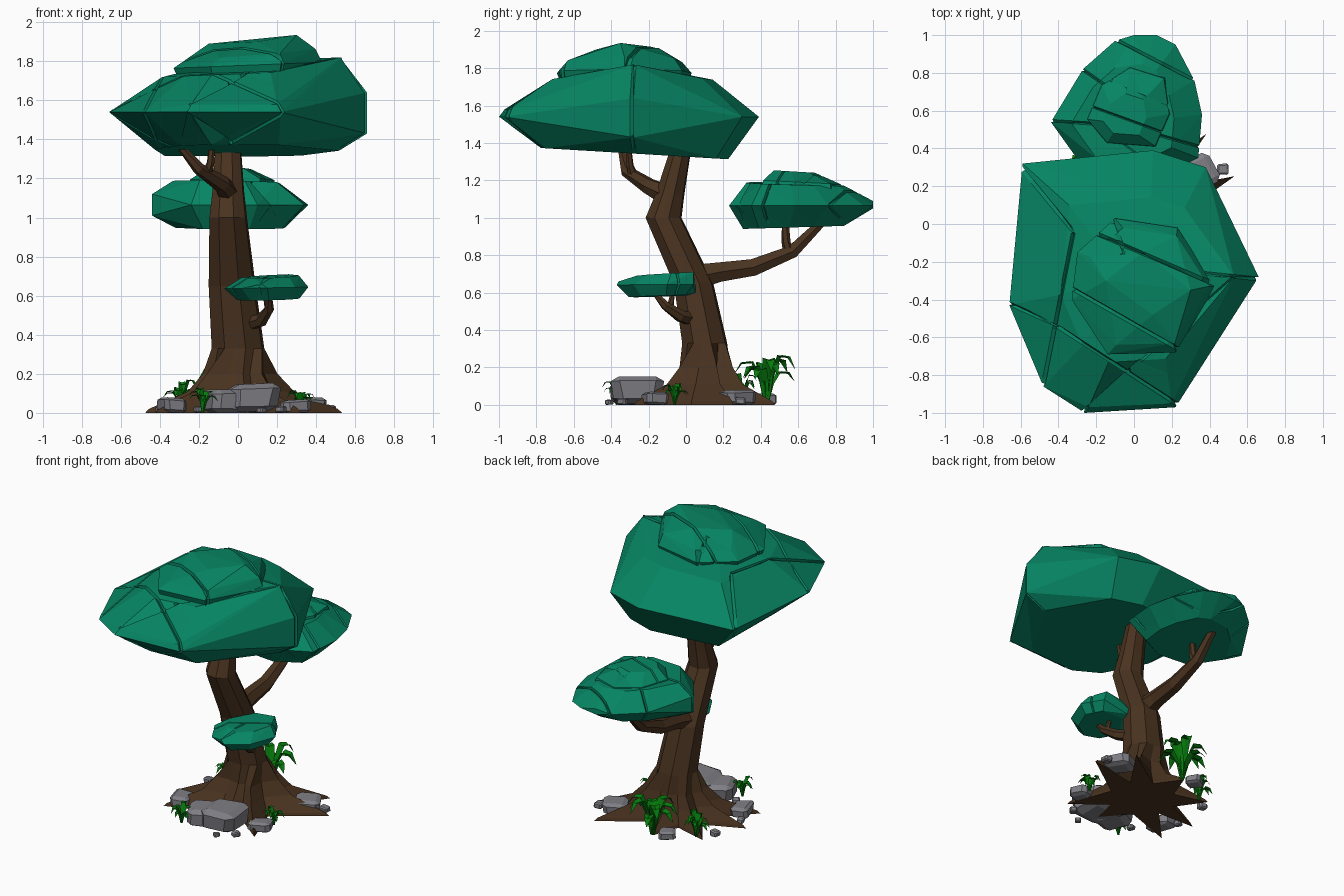
import bpy, bmesh, random
from math import sin, cos, pi, radians
from mathutils import Vector, Matrix

random.seed(4)
if "Cube" in bpy.data.objects:
    bpy.data.objects.remove(bpy.data.objects["Cube"])


def material(name, rgb):
    m = bpy.data.materials.new(name)
    m.use_nodes = True
    m.diffuse_color = (*rgb, 1)
    bsdf = m.node_tree.nodes["Principled BSDF"]
    bsdf.inputs["Base Color"].default_value = (*rgb, 1)
    bsdf.inputs["Roughness"].default_value = 0.9
    return m


LEAF = material("canopy green", (0.002, 0.235, 0.125))
BARK = material("bark brown", (0.068, 0.033, 0.014))
STONE = material("stone grey", (0.21, 0.21, 0.235))
GRASS = material("plant green", (0.002, 0.2, 0.004))


def finish(name, bm, mat, closed=True):
    if closed:
        bmesh.ops.recalc_face_normals(bm, faces=bm.faces)
    me = bpy.data.meshes.new(name)
    bm.to_mesh(me)
    bm.free()
    me.materials.append(mat)
    ob = bpy.data.objects.new(name, me)
    bpy.context.collection.objects.link(ob)


def skin(bm, rings):
    """Join rings of points into a closed tube."""
    vs = [[bm.verts.new(p) for p in ring] for ring in rings]
    n = len(vs[0])
    for a, b in zip(vs, vs[1:]):
        for i in range(n):
            j = (i + 1) % n
            bm.faces.new((a[i], a[j], b[j], b[i]))
    bm.faces.new(vs[0][::-1])
    bm.faces.new(vs[-1])


# Foliage: faceted hulls with grooves cut into the upper side
def groove(bm, a, b, zmin, w, depth):
    a, b = Vector((*a, 0)), Vector((*b, 0))
    d = (b - a).normalized()
    n = Vector((-d.y, d.x, 0))
    for co, no in ((a, d), (b, d), (a - n * w, n), (a + n * w, n), (a, n)):
        bmesh.ops.bisect_plane(bm, geom=bm.verts[:] + bm.edges[:] + bm.faces[:],
                               plane_co=co, plane_no=no, dist=1e-5)
    bm.normal_update()
    length = (b - a).length
    for v in bm.verts:
        r = v.co - a
        if abs(r.dot(n)) < 1e-4 and 1e-3 < r.dot(d) < length - 1e-3 and v.co.z > zmin:
            v.co -= v.normal * depth


def foliage(name, outline, levels, extras=(), grooves=(), zmin=0, w=0.01, depth=0.02):
    """levels: height, outline scale, shift x, shift y, slope x, slope y"""
    bm = bmesh.new()
    cx = (min(p[0] for p in outline) + max(p[0] for p in outline)) / 2
    cy = (min(p[1] for p in outline) + max(p[1] for p in outline)) / 2
    for z, s, dx, dy, sx, sy in levels:
        for x, y in outline:
            u, v = (x - cx) * s + dx, (y - cy) * s + dy
            bm.verts.new((cx + u, cy + v, z + sx * u + sy * v))
    for p in extras:
        bm.verts.new(p)
    hull = bmesh.ops.convex_hull(bm, input=bm.verts[:])
    bmesh.ops.delete(bm, geom=list({g for g in hull["geom_interior"] + hull["geom_unused"]
                                    if isinstance(g, bmesh.types.BMVert)}), context='VERTS')
    bmesh.ops.dissolve_limit(bm, angle_limit=radians(4), verts=bm.verts[:], edges=bm.edges[:])
    bmesh.ops.recalc_face_normals(bm, faces=bm.faces)
    bmesh.ops.triangulate(bm, faces=bm.faces[:])
    for a, b in grooves:
        groove(bm, a, b, zmin, w, depth)
    bmesh.ops.dissolve_limit(bm, angle_limit=radians(1), verts=bm.verts[:], edges=bm.edges[:])
    finish(name, bm, LEAF)


foliage("main_canopy",
        [(-.59, .32), (-.66, -.43), (-.48, -.86), (-.26, -1), (.22, -.97),
         (.65, -.28), (.38, .3), (.1, .39)],
        [(1.345, .72, .05, .03, 0, -.06), (1.54, 1, 0, 0, 0, 0), (1.735, .63, .03, .01, .04, 0)],
        extras=[(.66, -.28, 1.64), (.66, -.28, 1.43), (.53, -.28, 1.82), (-.05, -.28, 1.8),
                (-.24, -.97, 1.58), (.2, -.95, 1.58)],
        grooves=[((-.7, .42), (-.32, -.04)), ((-.32, -.04), (-.5, -.95)),
                 ((-.8, -.36), (-.44, -.52)), ((-.44, -.52), (.3, -1)),
                 ((.75, -.3), (.36, -.26)), ((.52, -.29), (-.3, -1.02))], zmin=1.38)
foliage("upper_canopy",
        [(-.33, -.4), (-.3, -.15), (-.1, .03), (.23, -.02), (.43, -.33), (.22, -.68), (-.14, -.69)],
        [(1.68, .9, 0, 0, 0, 0), (1.78, 1, 0, 0, .04, 0), (1.835, .86, .02, 0, .08, .02)],
        extras=[(.3, -.35, 1.935), (.05, -.15, 1.91), (-.15, -.3, 1.89), (.1, -.48, 1.9)],
        grooves=[((-.2, -.05), (.5, -.35)), ((-.4, -.3), (.3, -.7)), ((-.15, .1), (-.05, -.15))],
        zmin=1.74)
foliage("back_canopy",
        [(-.44, .54), (-.27, .82), (-.1, .97), (.12, 1), (.22, .95), (.32, .76),
         (.36, .58), (.34, .35), (.1, .23), (-.24, .26)],
        [(.95, .7, 0, -.04, 0, .03), (1.065, 1, 0, 0, 0, 0), (1.18, .68, -.02, -.03, -.02, -.03)],
        extras=[(-.44, .54, 1.12), (-.44, .54, 1.01), (0, 1, 1.05), (0, 1, 1.09)],
        grooves=[((-.36, .88), (-.16, .74)), ((-.2, 1.03), (.4, .72)), ((-.5, .55), (-.2, .53)),
                 ((.45, .38), (.1, .48)), ((-.2, .53), (.2, .25))], zmin=1, w=.008, depth=.015)
foliage("back_upper_canopy",
        [(-.26, .55), (-.18, .74), (-.02, .84), (.17, .78), (.2, .58), (.12, .4), (-.15, .42)],
        [(1.13, 1, 0, 0, 0, 0), (1.19, .94, 0, 0, 0, -.05), (1.245, .5, -.02, -.04, 0, -.06)],
        grooves=[((-.3, .65), (.25, .45)), ((-.2, .8), (.25, .6))], zmin=1.14, w=.006, depth=.012)
foliage("small_canopy",
        [(-.07, -.16), (.02, -.32), (.15, -.37), (.29, -.28), (.36, -.1), (.28, .04), (.08, .05)],
        [(.58, .74, .01, .01, .02, .03), (.64, 1, 0, 0, .02, 0), (.695, .68, .02, .04, .03, .05)],
        extras=[(.1, .05, .6), (.26, .04, .71), (.12, -.36, .66)],
        grooves=[((-.1, -.25), (.4, 0)), ((.1, -.4), (.15, -.13))], zmin=.6, w=.006, depth=.01)


# Trunk: eight-sided, with the base rings pulled out into pointed roots (angle, length)
ROOTS = [(18, .56), (46, .55), (98, .36), (146, .42), (188, .48), (216, .52), (280, .36), (312, .48)]


def trunk_ring(cx, cy, z, rx, ry, root=0.0):
    pts = []
    for i in range(8):
        even = 16 + 45 * i
        here, after = ROOTS[i][0], ROOTS[(i + 1) % 8][0] + (360 if i == 7 else 0)
        tip = ROOTS[i][1] * root
        a = radians(here if root else even)
        b = radians((here + after) / 2 if root else even + 22.5)
        k = cos(pi / 8)
        pts += [(cx + cos(a) * max(rx, tip), cy + sin(a) * max(ry, tip), z),
                (cx + cos(b) * rx * k, cy + sin(b) * ry * k, z)]
    return pts


bm = bmesh.new()
skin(bm, [trunk_ring(0, .08, 0, .24, .22, 1), trunk_ring(0, .08, .02, .23, .21, .96),
          trunk_ring(0, .09, .11, .18, .16, .54), trunk_ring(0, .1, .2, .15, .13, .38),
          trunk_ring(0, .1, .33, .14, .125), trunk_ring(-.03, .04, .65, .125, .11),
          trunk_ring(-.05, -.12, 1, .1, .1), trunk_ring(-.05, -.085, 1.13, .085, .08),
          trunk_ring(-.05, -.02, 1.4, .065, .055)])
bmesh.ops.dissolve_limit(bm, angle_limit=radians(1), verts=bm.verts[:], edges=bm.edges[:])
finish("trunk_and_roots", bm, BARK)


# Branches: tapered six-sided tubes
def branch(name, *path):
    pts = [Vector(p[:3]) for p in path]
    rings = []
    for i, p in enumerate(pts):
        d = pts[min(i + 1, len(pts) - 1)] - pts[max(i - 1, 0)]
        q = d.to_track_quat('Z', 'Y')
        rings.append([p + q @ Vector((cos(t * pi / 3), sin(t * pi / 3), 0)) * path[i][3]
                      for t in range(6)])
    bm = bmesh.new()
    skin(bm, rings)
    finish(name, bm, BARK)


branch("back_branch", (-.04, .04, .68, .08), (-.04, .18, .71, .06), (-.04, .36, .735, .052),
       (-.05, .57, .82, .04), (-.05, .74, .99, .025))
branch("back_twig", (-.05, .55, .81, .03), (-.04, .535, .87, .024), (-.04, .53, 1, .02))
branch("front_branch", (-.05, -.1, 1.12, .06), (-.08, -.2, 1.17, .045),
       (-.2, -.32, 1.25, .032), (-.31, -.35, 1.38, .016))
branch("front_twig", (-.16, -.28, 1.22, .028), (-.14, -.3, 1.28, .02), (-.13, -.31, 1.4, .015))
branch("small_branch", (.06, .03, .46, .04), (.12, -.03, .475, .034),
       (.16, -.11, .53, .025), (.16, -.17, .6, .014))
branch("small_twig", (.15, -.08, .51, .02), (.15, -.08, .55, .016), (.14, -.07, .6, .012))


# Rocks: jittered, chamfered blocks resting on the ground
def rock(name, x, y, sx, sy, sz, turn=0.0):
    bm = bmesh.new()
    bmesh.ops.create_cube(bm, size=1)
    for v in bm.verts:
        v.co += Vector([random.uniform(-.1, .06) * c * 2 for c in v.co])
    bmesh.ops.bevel(bm, geom=bm.edges[:], offset=.17, segments=1, affect='EDGES')
    low = min(v.co.z for v in bm.verts)
    place = Matrix.Translation((x, y, 0)) @ Matrix.Rotation(turn, 4, 'Z')
    bm.transform(place @ Matrix.Diagonal((sx, sy, sz, 1)) @ Matrix.Translation((0, 0, -low)))
    finish(name, bm, STONE)


rock("front_rock", .07, -.27, .27, .29, .15, .1)
rock("front_side_rock", -.06, -.28, .2, .23, .125, .4)
rock("left_rock", .35, .28, .17, .18, .085, .5)
rock("right_rock", -.34, -.14, .12, .17, .08, .3)
rock("front_left_rock", .29, -.17, .16, .13, .07, .3)
rock("back_rock", -.15, .42, .11, .1, .06, .6)
for i, (x, y, s) in enumerate([(.47, .29, .06), (.22, -.34, .05), (-.2, -.27, .05),
                               (-.38, .22, .06), (.12, -.41, .04), (-.4, -.04, .05)]):
    rock(f"pebble_{i + 1}", x, y, s, s * .9, s * .7, i)


# Plants: tufts of arching, pointed, folded leaves
def tuft(name, x, y, height, reach, count):
    bm = bmesh.new()
    for i in range(count):
        ang = 2 * pi * i / count + random.uniform(-.25, .25)
        out, side = Vector((cos(ang), sin(ang), 0)), Vector((-sin(ang), cos(ang), 0))
        h = height * random.uniform(.6, 1)
        r = reach * random.uniform(.75, 1)
        rows = []
        for t, rise, width in ((.04, 0, .4), (.2, .6, .8), (.45, .97, 1), (.75, .95, .8), (1, .7, 0)):
            mid = Vector((x, y, h * rise)) + out * r * t
            edge = side * width * reach * .18
            lift = Vector((0, 0, .06 * reach * width))
            rows.append([bm.verts.new(p) for p in (mid - edge + lift, mid, mid + edge + lift)])
        for a, b in zip(rows, rows[1:]):
            for k in (0, 1):
                bm.faces.new((a[k], b[k], b[k + 1], a[k + 1]))
    bmesh.ops.remove_doubles(bm, verts=bm.verts[:], dist=1e-5)
    finish(name, bm, GRASS, closed=False)


tuft("back_plant", -.04, .43, .27, .18, 11)
tuft("front_plant", -.18, -.37, .13, .09, 9)
tuft("left_plant", .32, -.06, .12, .08, 9)
tuft("right_plant", -.29, .3, .17, .1, 9)
